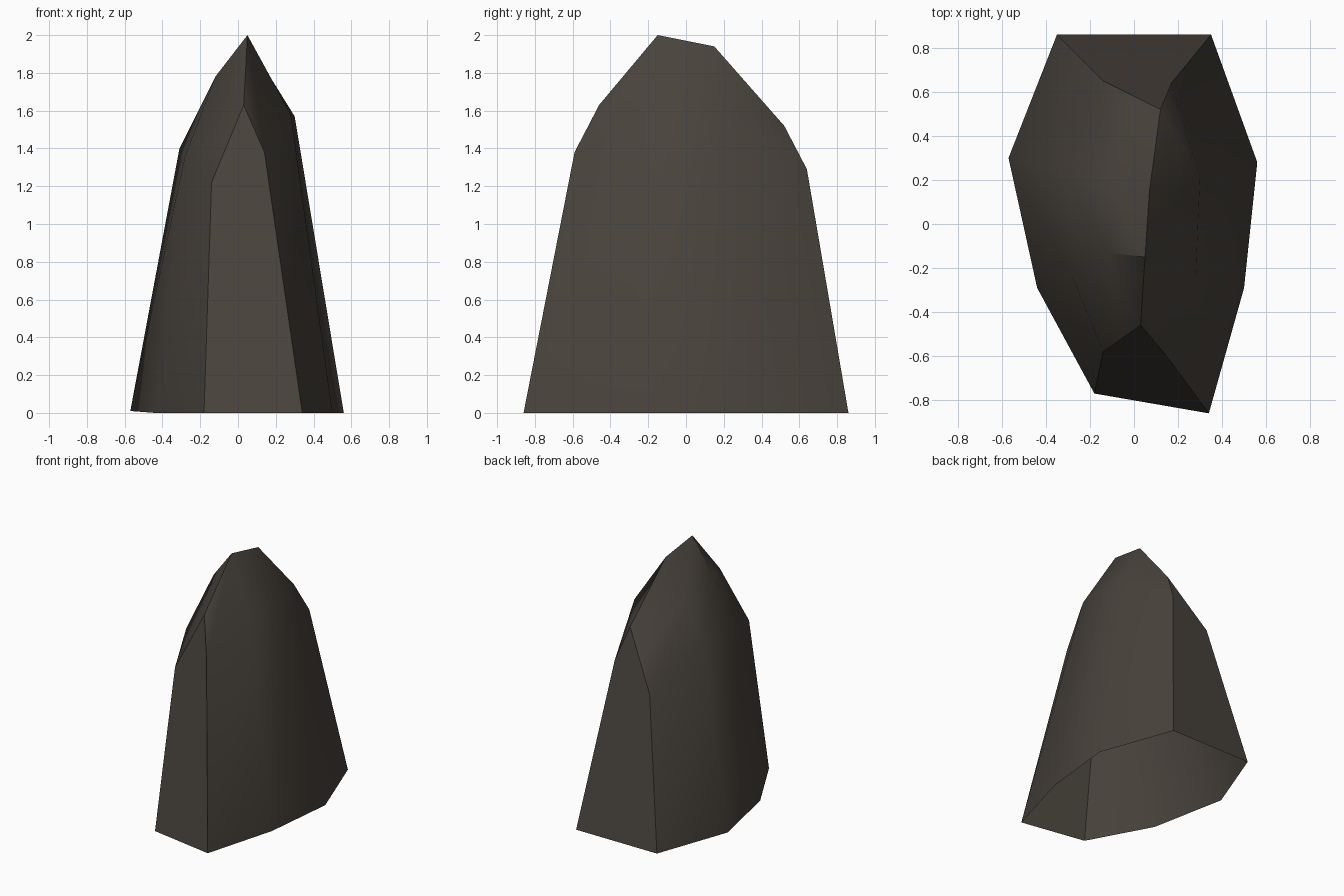
import bpy, bmesh, math

if "Cube" in bpy.data.objects:
    bpy.data.objects.remove(bpy.data.objects["Cube"])

# Cross-sections from front to back, each running right base -> crest -> left base
rows = [
    [(.34, -.86, 0), (.14, -.59, 1.38), (.03, -.46, 1.63), (-.055, -.52, 1.425), (-.14, -.58, 1.22), (-.18, -.77, 0)],
    [(.50, -.29, 0), (.28, -.24, 1.58), (.05, -.15, 2.0), (-.12, -.13, 1.78), (-.28, -.24, 1.36), (-.44, -.29, 0)],
    [(.56, .28, 0), (.30, .21, 1.57), (.07, .15, 1.94), (-.12, .195, 1.67), (-.31, .24, 1.40), (-.57, .30, .01)],
    [(.35, .86, 0), (.17, .64, 1.29), (.12, .52, 1.52), (-.01, .585, 1.315), (-.14, .65, 1.11), (-.35, .86, 0)],
]

bm = bmesh.new()
grid = [[bm.verts.new(p) for p in row] for row in rows]

# Rock flanks, lofted between the sections (underside stays open)
for a, b in zip(grid, grid[1:]):
    for i in range(len(a) - 1):
        bm.faces.new((a[i], b[i], b[i + 1], a[i + 1]))

# Front and back facets
bm.faces.new(list(reversed(grid[0])))
bm.faces.new(grid[-1])
for f in bm.faces:
    # every face points away from the core of the rock
    c = f.calc_center_median()
    f.normal_update()
    c.z -= .7
    if f.normal.dot(c) < 0:
        f.normal_flip()

mesh = bpy.data.meshes.new("rock")
bm.to_mesh(mesh)
bm.free()
rock = bpy.data.objects.new("rock", mesh)
bpy.context.collection.objects.link(rock)

# Dark stone colour
stone = bpy.data.materials.new("dark stone")
stone.diffuse_color = (.065, .055, .044, 1)
stone.use_nodes = True
stone.node_tree.nodes["Principled BSDF"].inputs["Base Color"].default_value = stone.diffuse_color
mesh.materials.append(stone)

# Soft flanks with crisp ridges
bpy.context.view_layer.objects.active = rock
rock.select_set(True)
bpy.ops.object.shade_smooth_by_angle(angle=math.radians(40))
